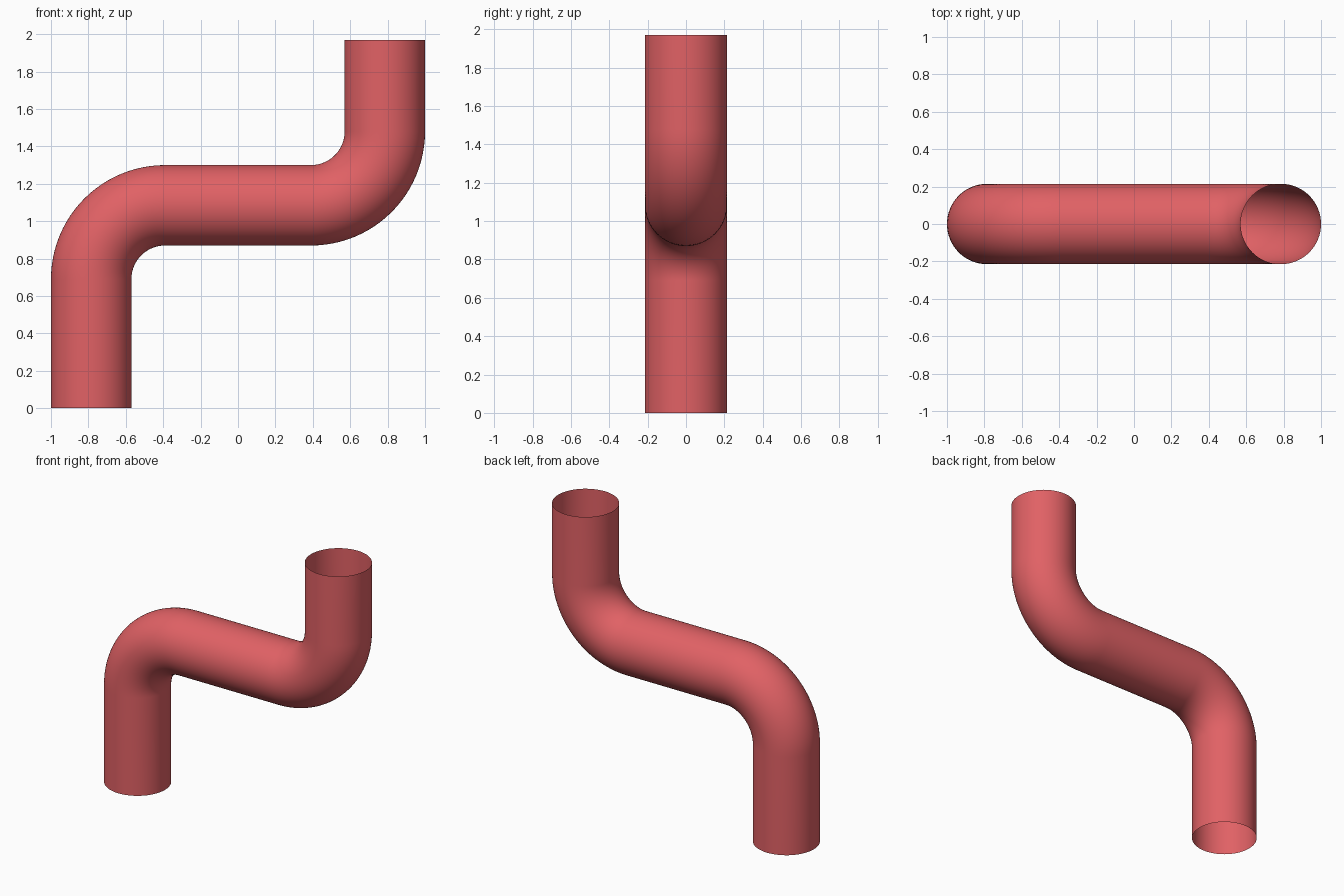
import bpy, bmesh
from math import sin, cos, pi
from mathutils import Vector

if "Cube" in bpy.data.objects:
    bpy.data.objects.remove(bpy.data.objects["Cube"])

RADIUS = 0.215      # pipe radius
BEND = 0.395        # centreline radius of both elbows
SIDES = 64
STEPS = 24          # segments per elbow
LEG_X, LOW_Z, HIGH_Z, TOP = 0.785, 0.69, 1.48, 1.97
cx = LEG_X - BEND


def station(x, z, a):
    """Centre and heading of one pipe ring in the XZ plane."""
    return Vector((x, 0, z)), a


# Path: lower leg, elbow, horizontal run, elbow, upper leg
path = [station(-LEG_X, 0, pi / 2)]
for i in range(STEPS + 1):
    a = pi / 2 * (1 - i / STEPS)
    path.append(station(-cx - BEND * sin(a), LOW_Z + BEND * cos(a), a))
for i in range(STEPS + 1):
    a = pi / 2 * i / STEPS
    path.append(station(cx + BEND * sin(a), HIGH_Z - BEND * cos(a), a))
path.append(station(LEG_X, TOP, pi / 2))

# Sweep a circle along the path, leaving both ends open
bm = bmesh.new()
rings = []
for c, a in path:
    n = Vector((-sin(a), 0, cos(a)))
    y = Vector((0, 1, 0))
    rings.append([bm.verts.new(c + RADIUS * (n * cos(p) + y * sin(p)))
                  for p in (2 * pi * j / SIDES for j in range(SIDES))])
for r0, r1 in zip(rings, rings[1:]):
    for j in range(SIDES):
        k = (j + 1) % SIDES
        face = bm.faces.new((r0[j], r1[j], r1[k], r0[k]))
        face.smooth = True

mesh = bpy.data.meshes.new("bent_pipe")
bm.to_mesh(mesh)
bm.free()
pipe = bpy.data.objects.new("bent_pipe", mesh)
bpy.context.collection.objects.link(pipe)

# Red finish
red = bpy.data.materials.new("red")
red.diffuse_color = (0.75, 0.12, 0.13, 1)
red.use_nodes = True
red.node_tree.nodes["Principled BSDF"].inputs["Base Color"].default_value = red.diffuse_color
mesh.materials.append(red)
